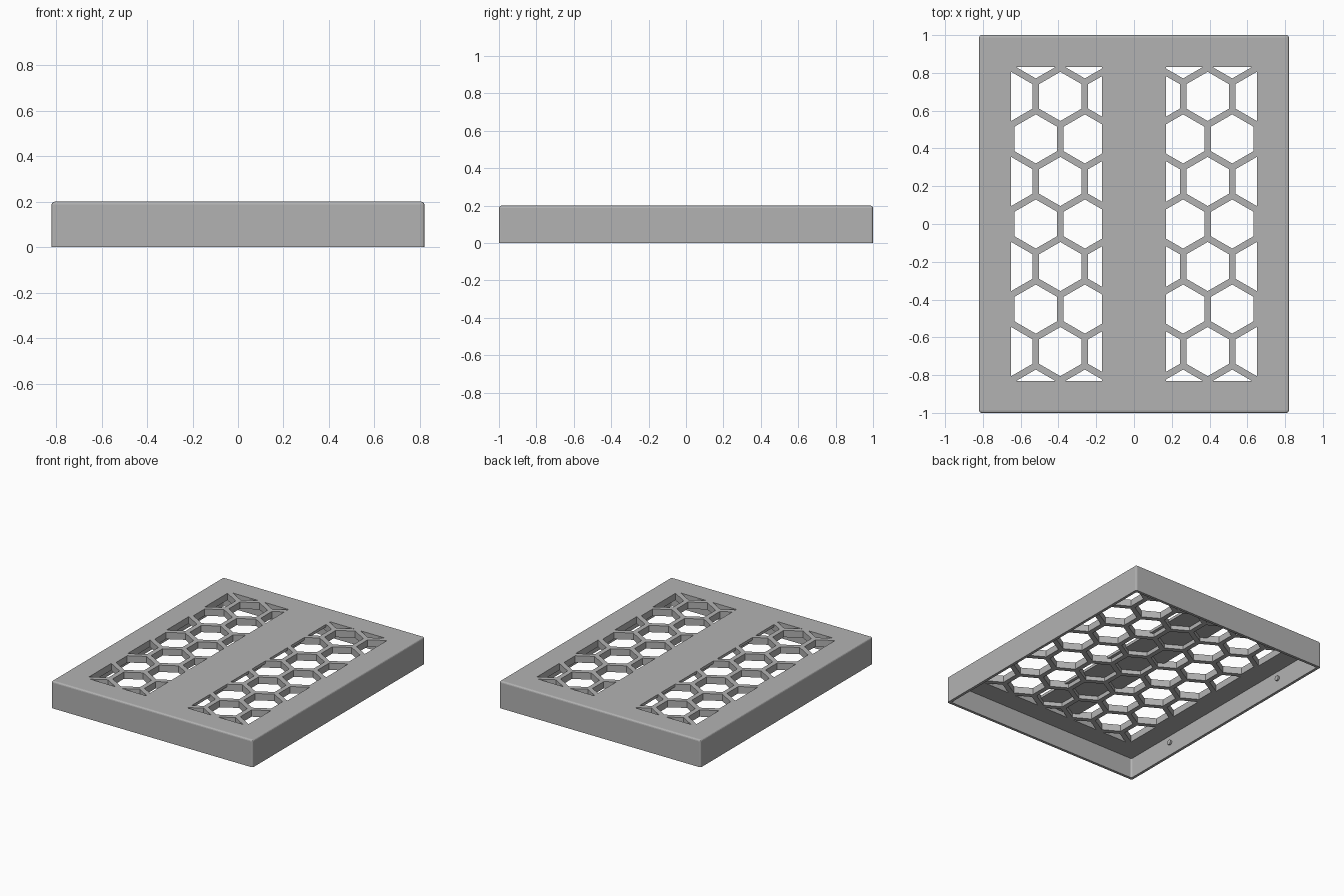
import bpy, bmesh, math
from mathutils import Matrix, Vector
from mathutils.geometry import tessellate_polygon

cube = bpy.data.objects.get("Cube")
if cube:
    bpy.data.objects.remove(cube, do_unlink=True)

W, D, H = 1.64, 2.0, 0.2        # outer size
WALL, PLATE, SKIN, ROUND = 0.02, 0.05, 0.02, 0.012
PITCH, RIB = 0.26, 0.035        # honeycomb spacing and rib width
IN_X, OUT_X, END_Y = 0.17, 0.65, 0.83   # window limits

grey = bpy.data.materials.new("plain grey")
grey.use_nodes = True
grey.diffuse_color = (0.45, 0.45, 0.45, 1)
grey.node_tree.nodes["Principled BSDF"].inputs["Base Color"].default_value = grey.diffuse_color


def add_object(name, bm):
    bmesh.ops.recalc_face_normals(bm, faces=bm.faces[:])
    mesh = bpy.data.meshes.new(name)
    bm.to_mesh(mesh)
    bm.free()
    mesh.materials.append(grey)
    bpy.context.collection.objects.link(bpy.data.objects.new(name, mesh))


def clip(points, axis, limit, sign):
    """Keep the part of a polygon where sign * (p[axis] - limit) <= 0."""
    kept = []
    for a, b in zip(points, points[1:] + points[:1]):
        da, db = sign * (a[axis] - limit), sign * (b[axis] - limit)
        if da <= 0:
            kept.append(a)
        if da * db < 0:
            kept.append(a.lerp(b, da / (da - db)))
    return kept


def honeycomb(x0, x1):
    """Hexagon outlines clipped to a rectangle."""
    radius = (PITCH - RIB) / math.sqrt(3)
    cells = []
    for row in range(-4, 5):
        for col in range(-4, 5):
            centre = Vector(((col + 0.5 * (row % 2)) * PITCH, row * PITCH * math.sqrt(3) / 2, 0))
            angles = [math.radians(30 + 60 * i) for i in range(6)]
            cell = [centre + radius * Vector((math.cos(a), math.sin(a), 0)) for a in angles]
            for axis, limit, sign in ((0, x0, -1), (0, x1, 1), (1, -END_Y, -1), (1, END_Y, 1)):
                cell = clip(cell, axis, limit, sign)
            if len(cell) > 2:
                cells.append(cell)
    return cells


def pierced_plate(name, sx, sy, z0, z1, holes):
    outline = [Vector((x * sx / 2, y * sy / 2, 0)) for x, y in ((-1, -1), (1, -1), (1, 1), (-1, 1))]
    loops = [outline] + holes
    triangles = tessellate_polygon(loops)
    bm = bmesh.new()
    layers = [[bm.verts.new((p.x, p.y, z)) for loop in loops for p in loop] for z in (z0, z1)]
    for layer in layers:
        for tri in triangles:
            if len(set(tri)) == 3:
                bm.faces.new([layer[i] for i in tri])
    low, high = layers
    start = 0
    for loop in loops:
        ring = list(range(start, start + len(loop)))
        for i, j in zip(ring, ring[1:] + ring[:1]):
            bm.faces.new((low[i], low[j], high[j], high[i]))
        start += len(loop)
    add_object(name, bm)


# Outer walls with softened top and upright edges, open above and below
bm = bmesh.new()
bmesh.ops.create_cube(bm, size=1, matrix=Matrix.Translation((0, 0, H / 2)) @ Matrix.Diagonal((W, D, H, 1)))
edges = [e for e in bm.edges if max(v.co.z for v in e.verts) > H / 2]
bmesh.ops.bevel(bm, geom=edges, offset=ROUND, segments=3, profile=0.5, affect='EDGES')
flats = [f for f in bm.faces if abs(f.normal.z) > 0.99 and f.calc_area() > 1]
bmesh.ops.delete(bm, geom=flats, context='FACES_ONLY')

# Bottom rim, then the inner wall faces
rim = [e for e in bm.edges if e.is_boundary and max(v.co.z for v in e.verts) < 0.001]
for scale, lift in (((1 - 2 * WALL / W, 1 - 2 * WALL / D, 1), 0), ((1, 1, 1), H - PLATE + 0.01)):
    new = bmesh.ops.extrude_edge_only(bm, edges=rim)["geom"]
    verts = [g for g in new if isinstance(g, bmesh.types.BMVert)]
    rim = [g for g in new if isinstance(g, bmesh.types.BMEdge)
           and g.verts[0] in verts and g.verts[1] in verts]
    bmesh.ops.scale(bm, vec=scale, verts=verts)
    bmesh.ops.translate(bm, vec=(0, 0, lift), verts=verts)
add_object("outer_walls", bm)

# Top skin with the two windows, and the full honeycomb beneath it
windows = honeycomb(-OUT_X, -IN_X) + honeycomb(IN_X, OUT_X)
pierced_plate("top_skin", W - 2 * ROUND, D - 2 * ROUND, H - SKIN, H, windows)
pierced_plate("honeycomb_layer", W - 1.5 * WALL, D - 1.5 * WALL, H - PLATE, H - SKIN,
              honeycomb(-OUT_X, OUT_X))

# Small snap pegs inside the side walls
for side, label in ((-1, "right"), (1, "left")):
    for end, place in ((-1, "front"), (1, "back")):
        bm = bmesh.new()
        spot = Vector((side * (W / 2 - WALL - 0.003), end * 0.57, 0.095))
        bmesh.ops.create_cone(bm, cap_ends=True, segments=16, radius1=0.018, radius2=0.018, depth=0.02,
                              matrix=Matrix.Translation(spot) @ Matrix.Rotation(math.pi / 2, 4, 'Y'))
        add_object(f"{place}_{label}_peg", bm)
